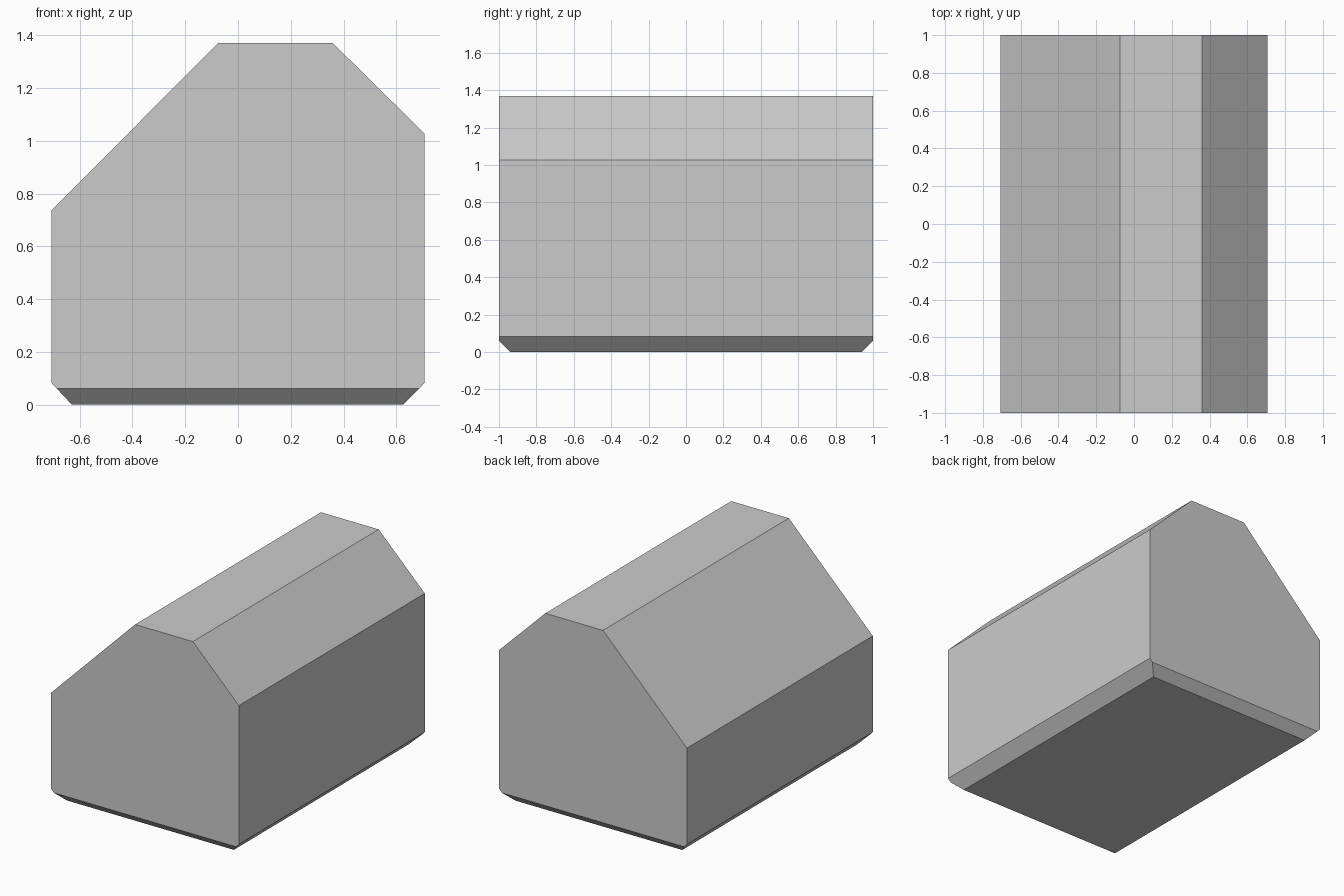
import bpy, bmesh
from mathutils import Vector

if "Cube" in bpy.data.objects:
    bpy.data.objects.remove(bpy.data.objects["Cube"])

# Gabled body: front profile (x, z) extruded along y
profile = [(-0.63, 0), (0.627, 0), (0.707, 0.082), (0.707, 1.027),
           (0.36, 1.37), (-0.075, 1.37), (-0.707, 0.737), (-0.707, 0.082)]
bm = bmesh.new()
face = bm.faces.new([bm.verts.new((x, -1, z)) for x, z in profile])
ext = bmesh.ops.extrude_face_region(bm, geom=[face])
bmesh.ops.translate(bm, vec=(0, 2, 0),
                    verts=[g for g in ext["geom"] if isinstance(g, bmesh.types.BMVert)])

# Bottom bevels on the front and back ends
for s in (-1, 1):
    cut = bmesh.ops.bisect_plane(bm, geom=bm.verts[:] + bm.edges[:] + bm.faces[:],
                                 plane_co=Vector((0, s, 0.06)),
                                 plane_no=Vector((0, s, -1)).normalized(),
                                 clear_outer=True)
    bmesh.ops.edgeloop_fill(bm, edges=[g for g in cut["geom_cut"]
                                       if isinstance(g, bmesh.types.BMEdge)])
bmesh.ops.recalc_face_normals(bm, faces=bm.faces[:])

mesh = bpy.data.meshes.new("gabled_block")
bm.to_mesh(mesh)
bm.free()
bpy.context.collection.objects.link(bpy.data.objects.new("gabled_block", mesh))
